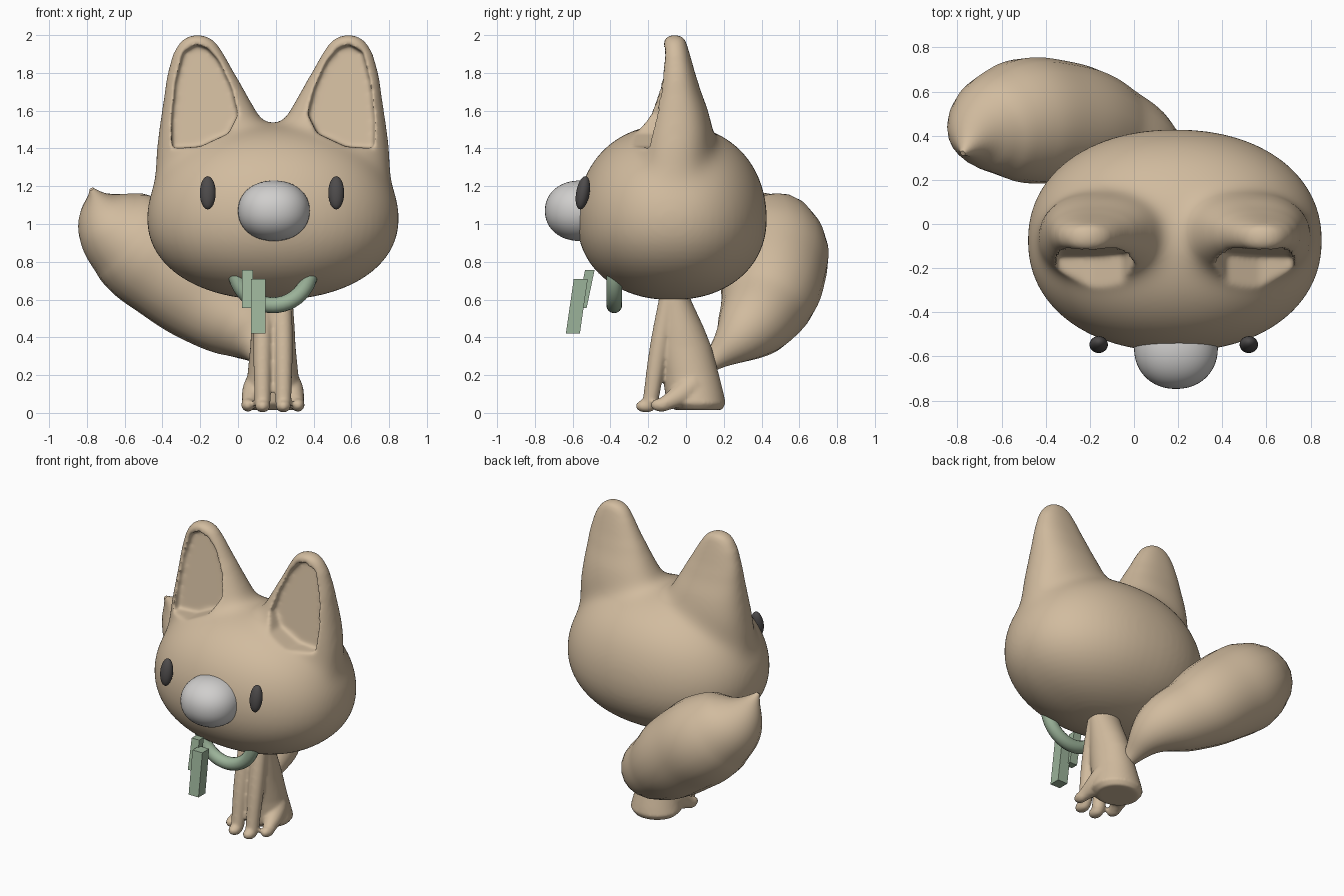
import bpy, bmesh, math
from mathutils import Vector

cube = bpy.data.objects.get("Cube")
if cube:
    bpy.data.objects.remove(cube, do_unlink=True)

CX = 0.185  # symmetry plane of head and body


def material(name, rgb):
    m = bpy.data.materials.new(name)
    m.use_nodes = True
    m.diffuse_color = (*rgb, 1)
    bsdf = m.node_tree.nodes["Principled BSDF"]
    bsdf.inputs["Base Color"].default_value = (*rgb, 1)
    bsdf.inputs["Roughness"].default_value = 0.8
    return m


TAN = material("tan fur", (0.64, 0.50, 0.345))
GREY = material("light grey", (0.63, 0.62, 0.61))
DARK = material("charcoal", (0.075, 0.07, 0.07))
GREEN = material("sage green", (0.33, 0.45, 0.32))


def select(ob):
    bpy.ops.object.select_all(action='DESELECT')
    ob.select_set(True)
    bpy.context.view_layer.objects.active = ob


def make(name, bm, mat, smooth=True):
    bmesh.ops.recalc_face_normals(bm, faces=bm.faces)
    me = bpy.data.meshes.new(name)
    bm.to_mesh(me)
    bm.free()
    me.materials.append(mat)
    ob = bpy.data.objects.new(name, me)
    bpy.context.collection.objects.link(ob)
    if smooth:
        me.shade_smooth()
    return ob


def spow(v, p):
    return math.copysign(abs(v) ** p, v)


def ellipsoid(name, centre, radii, mat, power=1.0, segs=32, top=1.0, lean=0.0):
    """Superellipsoid; top scales the upper half's height, lean tips it back."""
    bm = bmesh.new()
    bmesh.ops.create_uvsphere(bm, u_segments=segs, v_segments=segs // 2, radius=1)
    for v in bm.verts:
        x, y, z = (r * spow(k, power) for r, k in zip(radii, v.co))
        v.co = Vector(centre) + Vector((x, y + z * lean, z * top if z > 0 else z))
    return make(name, bm, mat)


def loft(name, rings, mat, power=1.0, n=40):
    """Stack of superelliptic rings: (z, x0, x1, y0, y1)."""
    bm = bmesh.new()
    loops = []
    for z, x0, x1, y0, y1 in rings:
        loops.append([bm.verts.new((
            (x0 + x1) / 2 + (x1 - x0) / 2 * spow(math.cos(i * math.tau / n), power),
            (y0 + y1) / 2 + (y1 - y0) / 2 * spow(math.sin(i * math.tau / n), power), z))
            for i in range(n)])
    for a, b in zip(loops, loops[1:]):
        for i in range(n):
            bm.faces.new((a[i], a[(i + 1) % n], b[(i + 1) % n], b[i]))
    bm.faces.new(loops[0])
    bm.faces.new(loops[-1])
    return make(name, bm, mat)


def tube(name, points, mat):
    """Tapered curve through (x, y, z, radius) points, turned into a mesh."""
    cu = bpy.data.curves.new(name, 'CURVE')
    cu.dimensions = '3D'
    cu.bevel_depth, cu.bevel_resolution = 1, 8
    cu.resolution_u, cu.use_fill_caps = 10, True
    sp = cu.splines.new('BEZIER')
    sp.radius_interpolation = 'CARDINAL'
    sp.bezier_points.add(len(points) - 1)
    for bp, (x, y, z, r) in zip(sp.bezier_points, points):
        bp.co, bp.radius = (x, y, z), r
        bp.handle_left_type = bp.handle_right_type = 'AUTO'
    ob = bpy.data.objects.new(name, cu)
    bpy.context.collection.objects.link(ob)
    select(ob)
    bpy.ops.object.convert(target='MESH')
    ob = bpy.context.object
    ob.data.materials.clear()
    ob.data.materials.append(mat)
    ob.data.shade_smooth()
    return ob


def apply(ob, kind, **settings):
    select(ob)
    mod = ob.modifiers.new(kind, kind)
    for key, value in settings.items():
        setattr(mod, key, value)
    bpy.ops.object.modifier_apply(modifier=mod.name)


def fuse(parts, voxel):
    select(parts[0])
    for p in parts:
        p.select_set(True)
    bpy.ops.object.join()
    apply(parts[0], 'REMESH', mode='VOXEL', voxel_size=voxel, use_smooth_shade=True)
    return parts[0]


# Head with two tall ears
EAR = [(1.0, -.38, .10, -.24, .10), (1.2, -.445, .18, -.27, .12),
       (1.4, -.435, .19, -.26, .15), (1.5, -.424, .16, -.24, .145),
       (1.6, -.408, .10, -.21, .12), (1.7, -.39, .04, -.175, .08),
       (1.8, -.372, -.02, -.147, .048), (1.9, -.345, -.075, -.13, .02),
       (1.96, -.31, -.115, -.12, .002), (1.986, -.278, -.15, -.11, -.01),
       (2.001, -.235, -.195, -.08, -.04)]
head = ellipsoid("head", (CX, -.075, 1.03), (.666, .503, .432), TAN, 0.93, 64, 1.16)
ears = [loft("ear", EAR, TAN, 0.86),
        loft("ear", [(z, 2 * CX - b, 2 * CX - a, c, d) for z, a, b, c, d in EAR], TAN, 0.86)]
head = fuse([head] + ears, 0.016)

# Blend the ear roots softly into the skull
roots = head.vertex_groups.new(name="ear_roots")
for v in head.data.vertices:
    z = v.co.z
    roots.add([v.index], max(0, min(1, (1.75 - z) * 5, (z - 1.05) * 6)), 'REPLACE')
apply(head, 'SMOOTH', factor=0.5, iterations=100, vertex_group="ear_roots")

# Hollow of each ear
HOLLOW = [(-.35, 1.40), (-.2, 1.41), (-.05, 1.48), (0, 1.58), (-.035, 1.72), (-.10, 1.86),
          (-.16, 1.93), (-.22, 1.95), (-.29, 1.91), (-.33, 1.75), (-.352, 1.55)]
for side in (-1, 1):
    bm = bmesh.new()
    pts = [(x if side < 0 else 2 * CX - x, z) for x, z in HOLLOW]
    front = [bm.verts.new((x, -.6, z)) for x, z in pts]
    back = [bm.verts.new((x, -.145 + (z - 1.4) * .16, z)) for x, z in pts]
    bm.faces.new(front)
    bm.faces.new(back)
    for i in range(len(pts)):
        j = (i + 1) % len(pts)
        bm.faces.new((front[i], front[j], back[j], back[i]))
    cutter = make("ear_cutter", bm, TAN, False)
    apply(head, 'BOOLEAN', operation='DIFFERENCE', object=cutter, solver='EXACT')
    bpy.data.objects.remove(cutter, do_unlink=True)
apply(head, 'REMESH', mode='VOXEL', voxel_size=0.011, use_smooth_shade=True)
apply(head, 'SMOOTH', factor=0.5, iterations=14)

# Nose and eyes
ellipsoid("nose", (.19, -.56, 1.07), (.19, .187, .16), GREY, 0.94, 48)
for name, x in (("right_eye", -.16), ("left_eye", .52)):
    ellipsoid(name, (x, -.546, 1.165), (.042, .036, .088), DARK, segs=24, lean=.15)

# Body, legs and feet fused into one smooth form
parts = [loft("body", [(.72, .09, .28, -.13, .01), (.6, .08, .29, -.145, .025),
                       (.45, .07, .30, -.15, .095), (.35, .065, .305, -.15, .135),
                       (.2, .05, .32, -.125, .175), (.1, .03, .34, -.11, .20),
                       (.05, .02, .35, -.10, .21), (.015, .05, .32, -.06, .19)], TAN)]
for s in (-1, 1):
    parts += [
        tube("front_leg", [(CX + s * .05, -.09, .62, .05), (CX + s * .055, -.145, .33, .05),
                           (CX + s * .055, -.19, .05, .042)], TAN),
        ellipsoid("front_foot", (CX + s * .055, -.212, .036), (.04, .055, .034), TAN),
        tube("hind_leg", [(CX + s * .075, .04, .15, .075), (CX + s * .10, -.02, .10, .066),
                          (CX + s * .13, -.12, .045, .038)], TAN),
        ellipsoid("hind_foot", (CX + s * .132, -.13, .042), (.036, .058, .036), TAN)]
body = fuse(parts, 0.01)
body.name = "body_and_legs"
apply(body, 'SMOOTH', factor=0.5, iterations=6)

# Bushy tail
tube("tail", [(.15, .12, .255, .045), (.08, .30, .415, .16), (-.13, .415, .57, .238),
              (-.35, .462, .75, .28), (-.56, .46, .915, .268), (-.705, .405, 1.045, .17),
              (-.775, .32, 1.185, .012)], TAN)

# Collar ring
bpy.ops.mesh.primitive_torus_add(location=(CX, -.38, .77), rotation=(math.pi / 2, 0, 0),
                                 major_radius=.20, minor_radius=.042,
                                 major_segments=48, minor_segments=16)
collar = bpy.context.object
collar.name = "collar"
collar.data.materials.append(GREEN)
collar.data.shade_smooth()

# Two slanted strips hanging in front of the collar
for name, x0, x1, y, z0, z1, depth in (("strap_end_back", .022, .08, -.53, .555, .757, .05),
                                       ("strap_end_front", .07, .145, -.578, .42, .71, .074)):
    bm = bmesh.new()
    bmesh.ops.create_cube(bm, size=1)
    for v in bm.verts:
        slant = v.co.z * .042
        v.co = ((x0 + x1) / 2 + v.co.x * (x1 - x0), y + v.co.y * depth + slant,
                (z0 + z1) / 2 + v.co.z * (z1 - z0))
    make(name, bm, GREEN, False)
